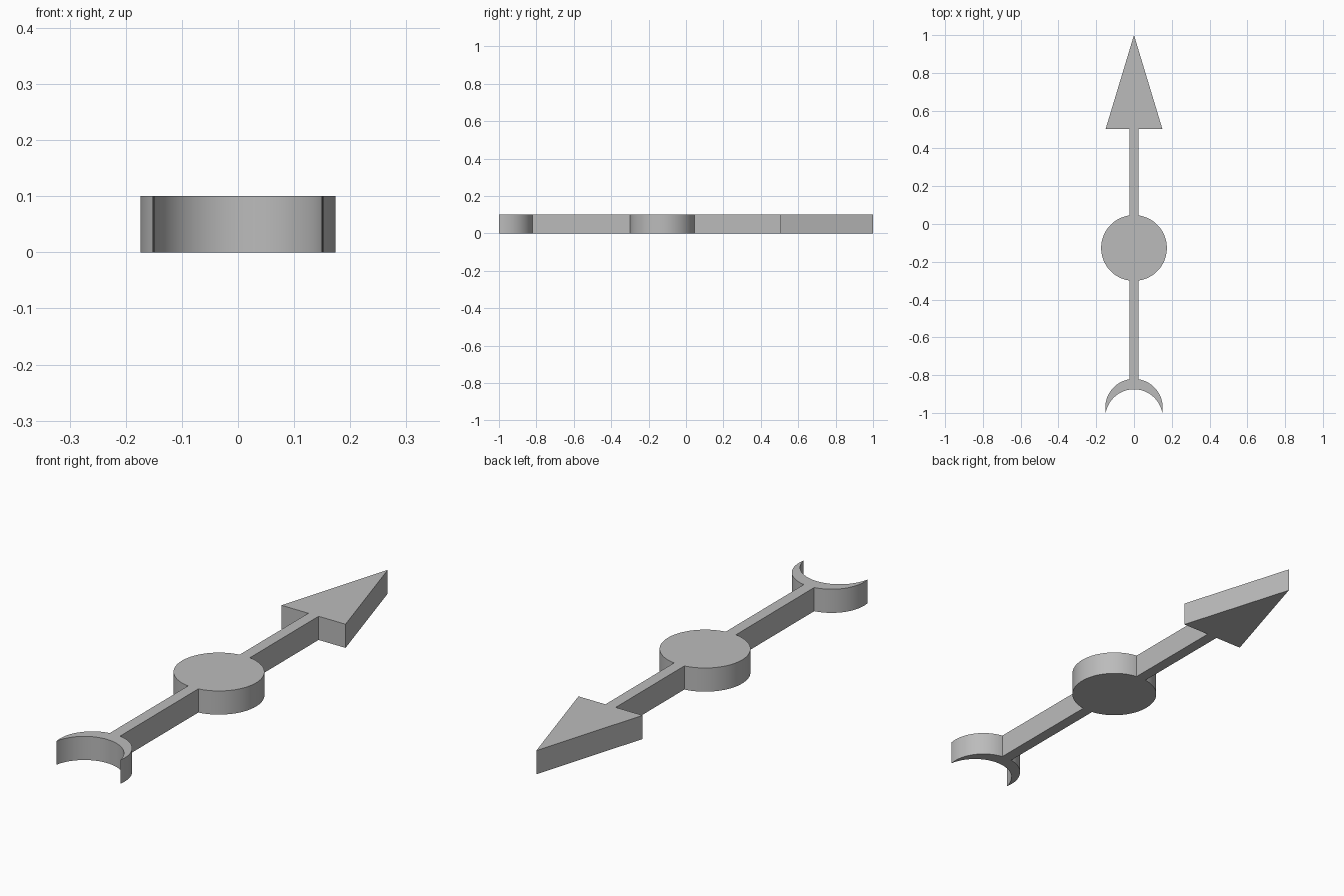
import bpy, bmesh, math

if "Cube" in bpy.data.objects:
    bpy.data.objects.remove(bpy.data.objects["Cube"])

HEIGHT = 0.10
SHAFT = 0.024                     # half width of the shaft
DISC_Y, DISC_R = -0.127, 0.174
MOON_R, MOON_OUT, MOON_IN = 0.152, -0.972, -1.027


def arc(cy, r, a0, a1, n):
    """Points on a circle centred on x = 0, from angle a0 to a1."""
    return [(r * math.cos(a0 + (a1 - a0) * i / n),
             cy + r * math.sin(a0 + (a1 - a0) * i / n)) for i in range(n + 1)]


# Right half of the outline, from the tip of the arrow to the tail
join_disc = math.acos(SHAFT / DISC_R)
join_moon = math.acos(SHAFT / MOON_R)
horn = math.asin((MOON_OUT - MOON_IN) / 2 / MOON_R)

half = [(0, 1.0), (0.15, 0.504), (SHAFT, 0.504)]                # arrowhead
half += arc(DISC_Y, DISC_R, join_disc, -join_disc, 40)          # central disc
half += arc(MOON_OUT, MOON_R, join_moon, -horn, 24)             # crescent back
half += arc(MOON_IN, MOON_R, horn, math.pi / 2, 24)[1:]         # crescent hollow
half[-1] = (0, half[-1][1])

# Mirror the half outline and extrude it into a plate
outline = half + [(-x, y) for x, y in reversed(half[1:-1])]
bm = bmesh.new()
base = bm.faces.new([bm.verts.new((x, y, 0)) for x, y in outline])
top = bmesh.ops.extrude_face_region(bm, geom=[base], use_keep_orig=True)
bmesh.ops.translate(bm, vec=(0, 0, HEIGHT),
                    verts=[g for g in top["geom"] if isinstance(g, bmesh.types.BMVert)])
bmesh.ops.recalc_face_normals(bm, faces=bm.faces)
mesh = bpy.data.meshes.new("pointer_arrow")
bm.to_mesh(mesh)
bm.free()

arrow = bpy.data.objects.new("pointer_arrow", mesh)
bpy.context.collection.objects.link(arrow)

# Plain grey
grey = bpy.data.materials.new("grey")
grey.diffuse_color = (0.5, 0.5, 0.5, 1)
grey.use_nodes = True
grey.node_tree.nodes["Principled BSDF"].inputs["Base Color"].default_value = grey.diffuse_color
mesh.materials.append(grey)

# Smooth curved walls, crisp corners
bpy.context.view_layer.objects.active = arrow
arrow.select_set(True)
bpy.ops.object.shade_smooth_by_angle(angle=math.radians(30))
